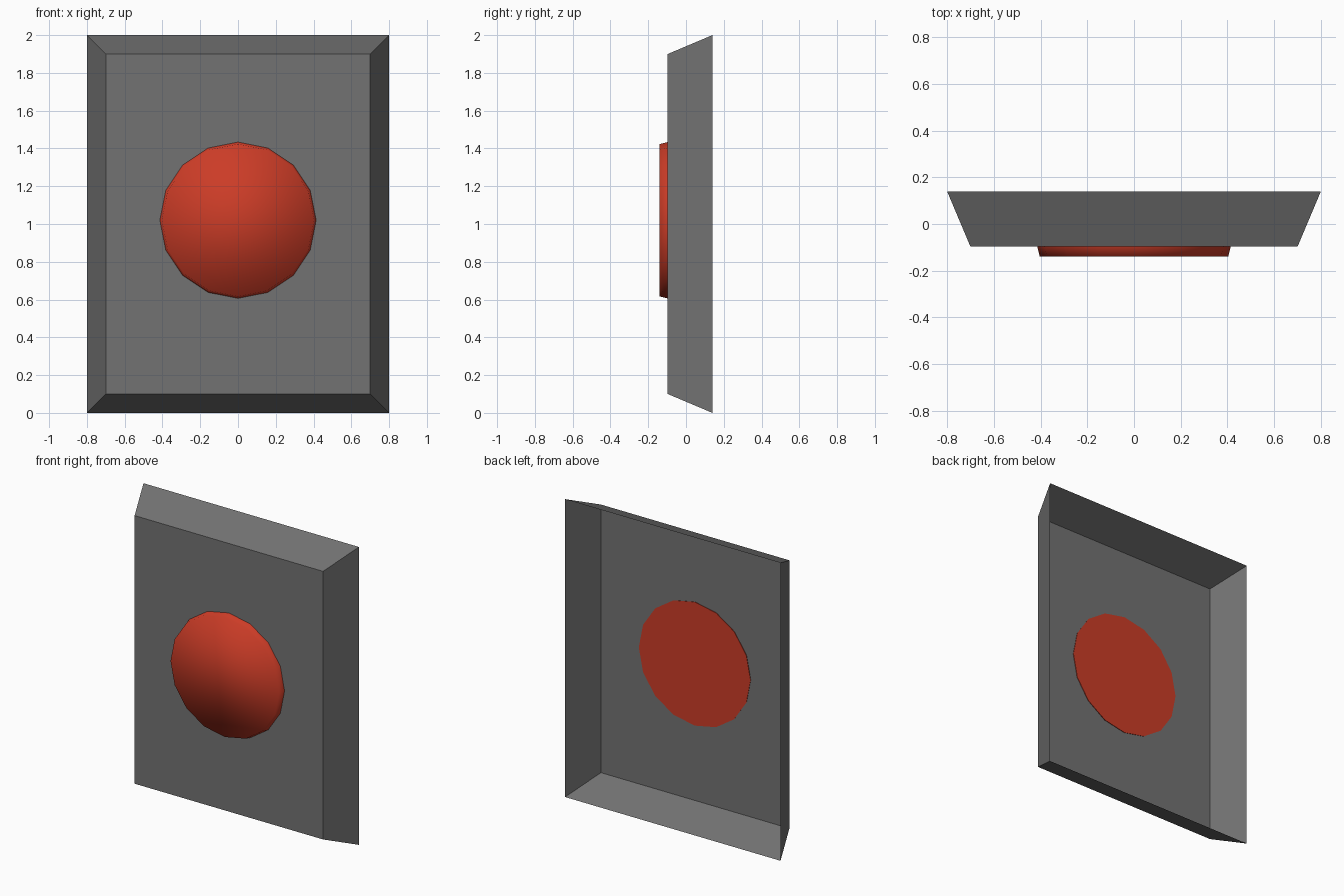
import bpy, bmesh, math
from mathutils import Matrix

cube = bpy.data.objects.get("Cube")
if cube:
    bpy.data.objects.remove(cube, do_unlink=True)


def material(name, rgb):
    mat = bpy.data.materials.new(name)
    mat.use_nodes = True
    mat.diffuse_color = (*rgb, 1)
    mat.node_tree.nodes["Principled BSDF"].inputs["Base Color"].default_value = (*rgb, 1)
    return mat


def add_object(name, bm, mat):
    mesh = bpy.data.meshes.new(name)
    bm.to_mesh(mesh)
    bm.free()
    mesh.materials.append(mat)
    obj = bpy.data.objects.new(name, mesh)
    bpy.context.collection.objects.link(obj)
    return obj


grey = material("dark grey", (0.17, 0.17, 0.17))
red = material("red", (0.6, 0.045, 0.02))

# Shallow tray: flat front plate with flared walls, open at the back
FRONT, BACK = -0.097, 0.14
bm = bmesh.new()
bmesh.ops.create_cube(bm, size=1)
for v in bm.verts:
    is_front = v.co.y < 0
    inset = 0.1 if is_front else 0
    v.co.x = math.copysign(0.8 - inset, v.co.x)
    v.co.z = 1 + math.copysign(1 - inset, v.co.z)
    v.co.y = FRONT if is_front else BACK
open_side = [f for f in bm.faces if f.calc_center_median().y > BACK - 0.01]
bmesh.ops.delete(bm, geom=open_side, context="FACES_ONLY")
add_object("tray", bm, grey)

# Round button: slightly tapered 16-sided disc set through the plate
bm = bmesh.new()
depth = 0.048
place = (Matrix.Translation((0, -0.14 + depth / 2, 1.02))
         @ Matrix.Rotation(math.radians(90), 4, "X"))
bmesh.ops.create_cone(bm, cap_ends=True, segments=16, radius1=0.415,
                      radius2=0.403, depth=depth, matrix=place)
# Smooth front and rim, with a crisp flat back
for f in bm.faces:
    f.smooth = f.normal.y < 0.5
for e in bm.edges:
    if any(f.normal.y > 0.5 for f in e.link_faces):
        e.smooth = False
add_object("button", bm, red)
